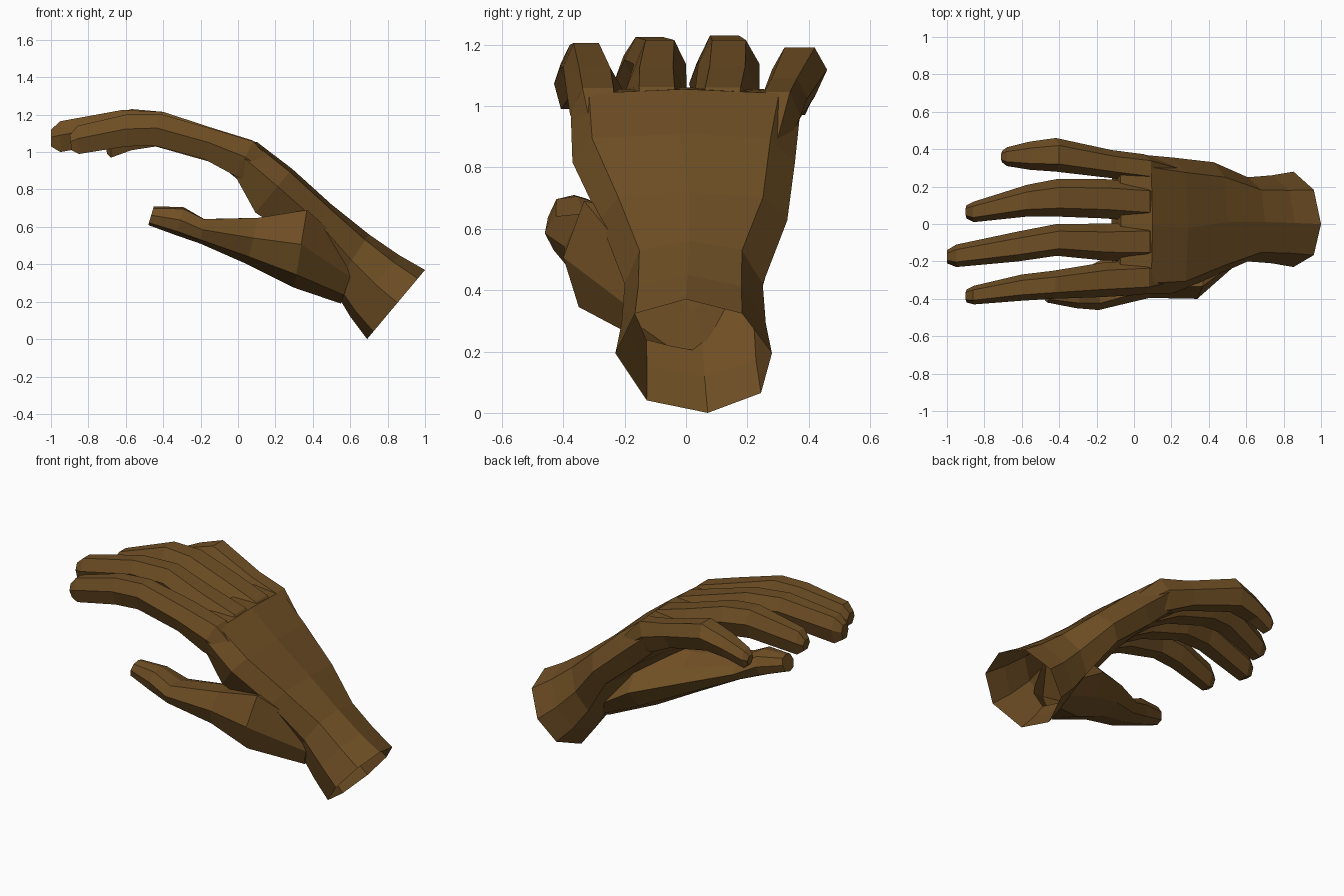
import bpy, bmesh
from mathutils import Vector

if "Cube" in bpy.data.objects:
    bpy.data.objects.remove(bpy.data.objects["Cube"])

brown = bpy.data.materials.new("warm_brown")
brown.diffuse_color = (0.16, 0.078, 0.018, 1)
brown.use_nodes = True
brown.node_tree.nodes["Principled BSDF"].inputs["Base Color"].default_value = brown.diffuse_color

# Unit cross-sections: (across, up)
WRIST = [(-.1, 1), (.62, .75), (1, .05), (.86, -.65), (.18, -1), (-.6, -.78), (-1, .05), (-.75, .75)]
SLAB = [(0, 1), (.86, .88), (1, 0), (.88, -.9), (0, -1), (-.88, -.9), (-1, 0), (-.86, .88)]
THENAR = [(0, .72), (.6, .15), (1, -.3), (.6, -.75), (0, -1), (-.82, -.65), (-1, .1), (-.75, 1)]
THUMB_TIP = [(0, 1), (.7, .78), (1, .05), (.75, -.75), (0, -1), (-.75, -.75), (-1, .05), (-.7, .78)]
HEXAGON = [(.55, 1), (1, .1), (.55, -1), (-.55, -1), (-1, .1), (-.55, 1)]


def loft(name, start, end, sections):
    """Closed loft morphing from one outline to another.
    Each section is top x, top z, bottom x, bottom z, y min, y max
    and optionally how far the lower thumb-side edge droops."""
    bm = bmesh.new()
    rings = []
    for k, (tx, tz, bx, bz, y0, y1, *droop) in enumerate(sections):
        t = k / (len(sections) - 1)
        mid = Vector(((tx + bx) / 2, (y0 + y1) / 2, (tz + bz) / 2))
        up = Vector(((tx - bx) / 2, 0, (tz - bz) / 2))
        side = Vector((0, (y1 - y0) / 2, 0))
        shape = [Vector(a).lerp(Vector(b), t) for a, b in zip(start, end)]
        for p in shape:
            if droop and p.y < -.3 and p.x < -.3:
                p.y -= droop[0]
        rings.append([bm.verts.new(mid + side * p.x + up * p.y) for p in shape])
    n = len(start)
    for a, b in zip(rings, rings[1:]):
        for i in range(n):
            j = (i + 1) % n
            bm.faces.new((a[i], a[j], b[j], b[i]))
    bm.faces.new(rings[0])
    bm.faces.new(rings[-1])
    bmesh.ops.recalc_face_normals(bm, faces=bm.faces)
    mesh = bpy.data.meshes.new(name)
    bm.to_mesh(mesh)
    bm.free()
    mesh.materials.append(brown)
    obj = bpy.data.objects.new(name, mesh)
    bpy.context.collection.objects.link(obj)
    return obj


# Wrist, hollow palm and knuckles
hand = loft("hand", WRIST, SLAB, [
    (1.00, .37, .69, .00, -.23, .28),
    (.86, .45, .60, .12, -.21, .26),
    (.70, .56, .51, .27, -.20, .25),
    (.50, .72, .35, .53, -.28, .33, .3),
    (.29, .91, .13, .72, -.37, .355, .6),
    (.10, 1.055, -.01, .86, -.375, .37, .1),
    (-.07, 1.06, -.12, .95, -.36, .36),
])

# Thumb with the fleshy base that runs back to the wrist
thumb = loft("thumb", THENAR, THUMB_TIP, [
    (.64, .45, .55, .19, -.17, .13),
    (.37, .70, .30, .275, -.40, .12),
    (.11, .66, .05, .40, -.395, -.02),
    (-.18, .65, -.20, .51, -.46, -.20),
    (-.29, .71, -.33, .555, -.45, -.26),
    (-.45, .71, -.48, .61, -.42, -.31),
])

# Fingers, each rooted inside the palm
index = loft("index_finger", HEXAGON, HEXAGON, [
    (.22, .91, .14, .82, -.33, -.22),
    (.08, 1.058, -.01, .87, -.378, -.195),
    (-.14, 1.125, -.18, .962, -.39, -.205),
    (-.42, 1.205, -.45, 1.035, -.40, -.25),
    (-.60, 1.20, -.60, 1.03, -.41, -.27),
    (-.86, 1.14, -.85, .99, -.43, -.33),
    (-.90, 1.09, -.89, 1.01, -.42, -.35),
])
middle = loft("middle_finger", HEXAGON, HEXAGON, [
    (.22, .91, .14, .82, -.16, -.03),
    (.08, 1.062, -.01, .87, -.20, .01),
    (-.14, 1.13, -.18, .965, -.195, .002),
    (-.40, 1.215, -.43, 1.04, -.17, 0),
    (-.62, 1.225, -.62, 1.06, -.20, -.04),
    (-.95, 1.165, -.95, 1.0, -.23, -.11),
    (-1.0, 1.12, -1.0, 1.03, -.21, -.14),
])
ring = loft("ring_finger", HEXAGON, HEXAGON, [
    (.22, .91, .14, .82, .05, .18),
    (.08, 1.06, -.01, .87, .015, .225),
    (-.14, 1.13, -.18, .965, .03, .24),
    (-.40, 1.215, -.43, 1.04, .04, .24),
    (-.57, 1.23, -.57, 1.05, .04, .21),
    (-.86, 1.14, -.85, .99, .01, .12),
    (-.90, 1.09, -.89, 1.02, .03, .10),
])
little = loft("little_finger", HEXAGON, HEXAGON, [
    (.24, .89, .16, .81, .22, .32),
    (.09, 1.045, .01, .87, .22, .373),
    (-.10, 1.09, -.14, .945, .245, .395),
    (-.40, 1.19, -.44, 1.03, .28, .46),
    (-.55, 1.14, -.57, 1.01, .29, .44),
    (-.68, 1.08, -.68, .97, .31, .41),
    (-.71, 1.05, -.70, .99, .33, .39),
])

# Fuse all parts into one skin
for part in (thumb, index, middle, ring, little):
    mod = hand.modifiers.new("join", 'BOOLEAN')
    mod.operation = 'UNION'
    mod.solver = 'EXACT'
    mod.object = part
fused = bpy.data.meshes.new_from_object(hand.evaluated_get(bpy.context.evaluated_depsgraph_get()))
hand.modifiers.clear()
hand.data = fused
for part in (thumb, index, middle, ring, little):
    bpy.data.objects.remove(part)

# Open the wrist end
bm = bmesh.new()
bm.from_mesh(hand.data)
axis = Vector((.77, 0, -.64)).normalized()
wrist = Vector((.845, .02, .185))
cap = [f for f in bm.faces if all(abs((v.co - wrist).dot(axis)) < .01 for v in f.verts)]
bmesh.ops.delete(bm, geom=cap, context='FACES')
for f in bm.faces:
    f.smooth = False
    f.material_index = 0
bm.to_mesh(hand.data)
bm.free()
